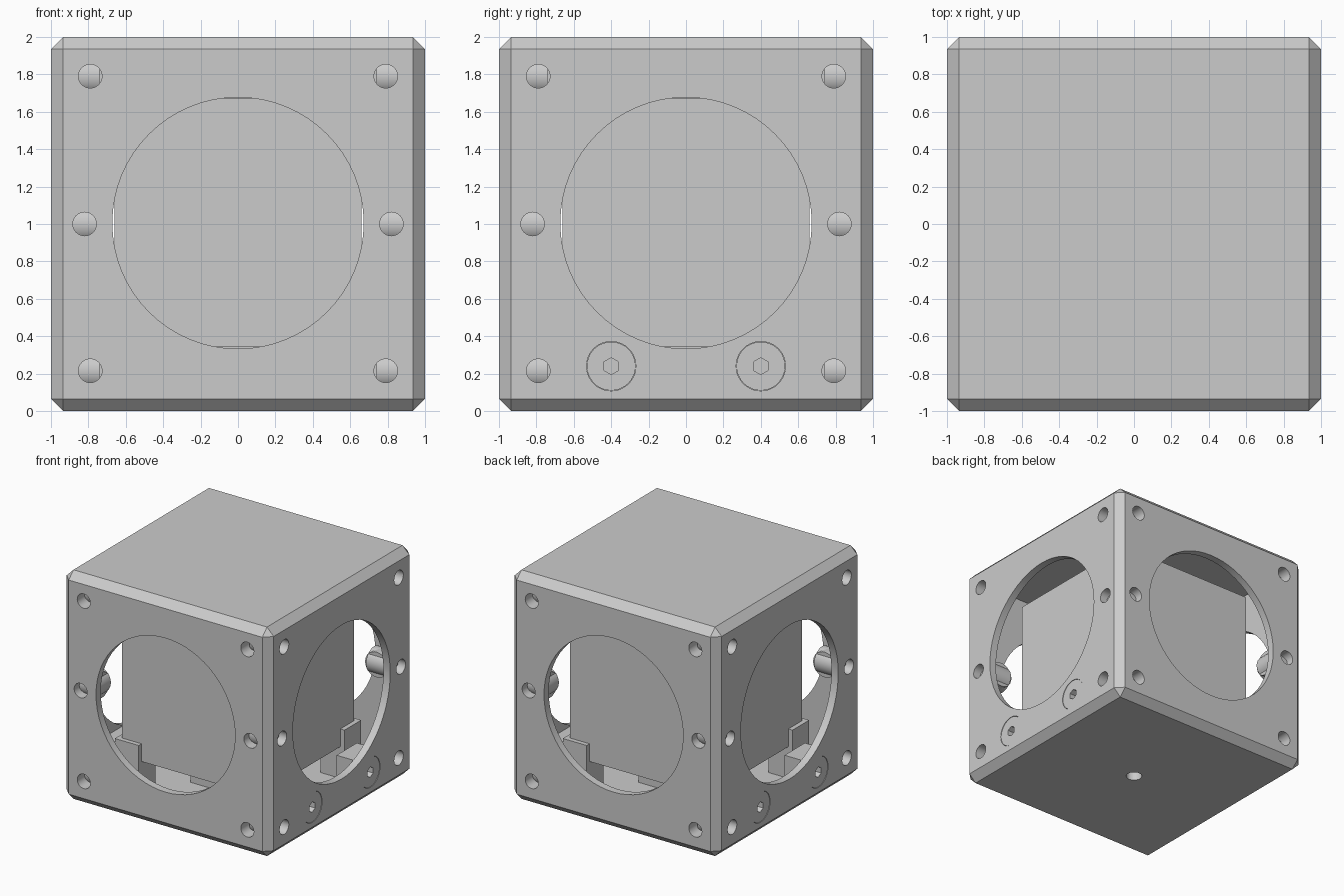
import bpy, bmesh, math
from mathutils import Matrix, Vector

if "Cube" in bpy.data.objects:
    bpy.data.objects.remove(bpy.data.objects["Cube"])

WALL, CUT, HOLE_Z = 0.065, 0.068, 1.005
SIDES = [Matrix.Rotation(math.radians(a), 4, 'Z') for a in (0, 90, 180, 270)]
# fixing holes on the front wall as (x, z)
HOLES = [(s * x, z) for s in (-1, 1) for x, z in ((0.79, 1.79), (0.82, 1.0), (0.79, 0.215))]
# front wall direction: local z (depth) points inward along +y, origin on the wall
INWARD = Matrix.Rotation(math.radians(-90), 4, 'X')


def make(name, bm, helper=False):
    bmesh.ops.recalc_face_normals(bm, faces=bm.faces)
    me = bpy.data.meshes.new(name)
    bm.to_mesh(me)
    bm.free()
    ob = bpy.data.objects.new(name, me)
    bpy.context.collection.objects.link(ob)
    if helper:
        ob.hide_render = True
        ob.hide_viewport = False
    return ob


def box(bm, lo, hi):
    lo, hi = Vector(lo), Vector(hi)
    m = Matrix.Translation((lo + hi) / 2) @ Matrix.Diagonal((*(hi - lo), 1))
    return bmesh.ops.create_cube(bm, size=1, matrix=m)


def cyl(bm, m, r, z0, z1, n=32):
    bmesh.ops.create_cone(bm, cap_ends=True, segments=n, radius1=r, radius2=r,
                          depth=z1 - z0, matrix=m @ Matrix.Translation((0, 0, (z0 + z1) / 2)))


def lathe(bm, m, profile, n=32):
    vs = [bm.verts.new((r, 0, z)) for r, z in profile]
    es = [bm.edges.new(p) for p in zip(vs, vs[1:])]
    out = bmesh.ops.spin(bm, geom=vs + es, cent=(0, 0, 0), axis=(0, 0, 1),
                         angle=math.tau, steps=n, use_duplicate=False)
    new = {v for v in bm.verts if not v.tag}
    bmesh.ops.transform(bm, matrix=m, verts=list(new))
    bmesh.ops.remove_doubles(bm, verts=list(new), dist=1e-5)
    for v in bm.verts:
        v.tag = True


def on_wall(side, x, z):
    return side @ Matrix.Translation((x, -1, z)) @ INWARD


def cut(ob, cutter):
    mod = ob.modifiers.new("cut", 'BOOLEAN')
    mod.operation, mod.solver, mod.object = 'DIFFERENCE', 'EXACT', cutter
    bpy.context.view_layer.objects.active = ob
    bpy.ops.object.modifier_apply(modifier=mod.name)
    bpy.data.objects.remove(cutter)


def smooth(ob):
    bpy.ops.object.select_all(action='DESELECT')
    ob.select_set(True)
    bpy.context.view_layer.objects.active = ob
    bpy.ops.object.shade_smooth_by_angle(angle=math.radians(30))


def chamfered_half(name, keep_top):
    bm = bmesh.new()
    box(bm, (-1, -1, 0), (1, 1, 2))
    bmesh.ops.bevel(bm, geom=list(bm.edges), offset=WALL, segments=1, affect='EDGES')
    bmesh.ops.bisect_plane(bm, geom=list(bm.verts) + list(bm.edges) + list(bm.faces),
                           plane_co=(0, 0, CUT), plane_no=(0, 0, 1),
                           clear_inner=keep_top, clear_outer=not keep_top)
    bmesh.ops.holes_fill(bm, edges=[e for e in bm.edges if e.is_boundary], sides=0)
    return make(name, bm)


# outer housing: hollow, open below
housing = chamfered_half("housing", True)
bm = bmesh.new()
box(bm, (WALL - 1, WALL - 1, -0.1), (1 - WALL, 1 - WALL, 2 - WALL))
cut(housing, make("cavity_cutter", bm, True))

# round windows, fixing holes and screw seats through the walls
bm = bmesh.new()
for i, side in enumerate(SIDES):
    cyl(bm, on_wall(side, 0, HOLE_Z), 0.672, -0.05, 0.1, 64)
    for x, z in HOLES:
        cyl(bm, on_wall(side, x, z), 0.063, -0.05, 0.1)
    if i % 2:
        for x in (-0.4, 0.4):
            cyl(bm, on_wall(side, x, 0.24), 0.132, -0.05, 0.1, 40)
cut(housing, make("opening_cutter", bm, True))
smooth(housing)

# blind bosses behind every fixing hole
bm = bmesh.new()
for side in SIDES:
    for x, z in HOLES:
        lathe(bm, on_wall(side, x, z), [(0, 0.14), (0.063, 0.14), (0.063, WALL),
                                        (0.11, WALL), (0.11, 0.26), (0, 0.26)])
smooth(make("fixing_bosses", bm))

# base plate with chamfered rim, mount block and blind centre hole
base = chamfered_half("base_plate", False)
bm = bmesh.new()
cyl(bm, Matrix(), 0.065, -0.1, 0.2)
cut(base, make("centre_hole_cutter", bm, True))
bm = bmesh.new()
box(bm, (-0.27, -0.27, 0.06), (0.27, 0.27, 0.345))
mount = make("lower_mount_block", bm)
bm = bmesh.new()
cyl(bm, Matrix(), 0.065, -0.1, 0.2)
cut(mount, make("mount_hole_cutter", bm, True))
bm = bmesh.new()
box(bm, (-0.27, -0.27, 1.67), (0.27, 0.27, 1.94))
make("upper_mount_block", bm)

# inner core
bm = bmesh.new()
box(bm, (-0.66, -0.66, 0.345), (0.66, 0.66, 1.67))
make("inner_core", bm)

# corner cradles and screw tabs standing on the base
bm = bmesh.new()
for sx in (-1, 1):
    for sy in (-1, 1):
        cx, cy = sx * 0.585, sy * 0.585
        box(bm, (cx - 0.115, cy - 0.115, 0.06), (cx + 0.115, cy + 0.115, 0.5))
make("corner_cradles", bm)
bm = bmesh.new()
for sx in (-1, 1):
    for y in (-0.4, 0.4):
        box(bm, (sx * 0.85 - 0.08, y - 0.14, 0.06), (sx * 0.85 + 0.08, y + 0.14, 0.38))
make("screw_tabs", bm)

# flush screws with hex sockets
bm, sock = bmesh.new(), bmesh.new()
for side in SIDES[1::2]:
    for x in (-0.4, 0.4):
        m = on_wall(side, x, 0.24)
        cyl(bm, m, 0.13, 0.003, 0.08, 40)
        cyl(sock, m, 0.045, -0.05, 0.06, 6)
screws = make("screws", bm)
cut(screws, make("socket_cutter", sock, True))
smooth(screws)
